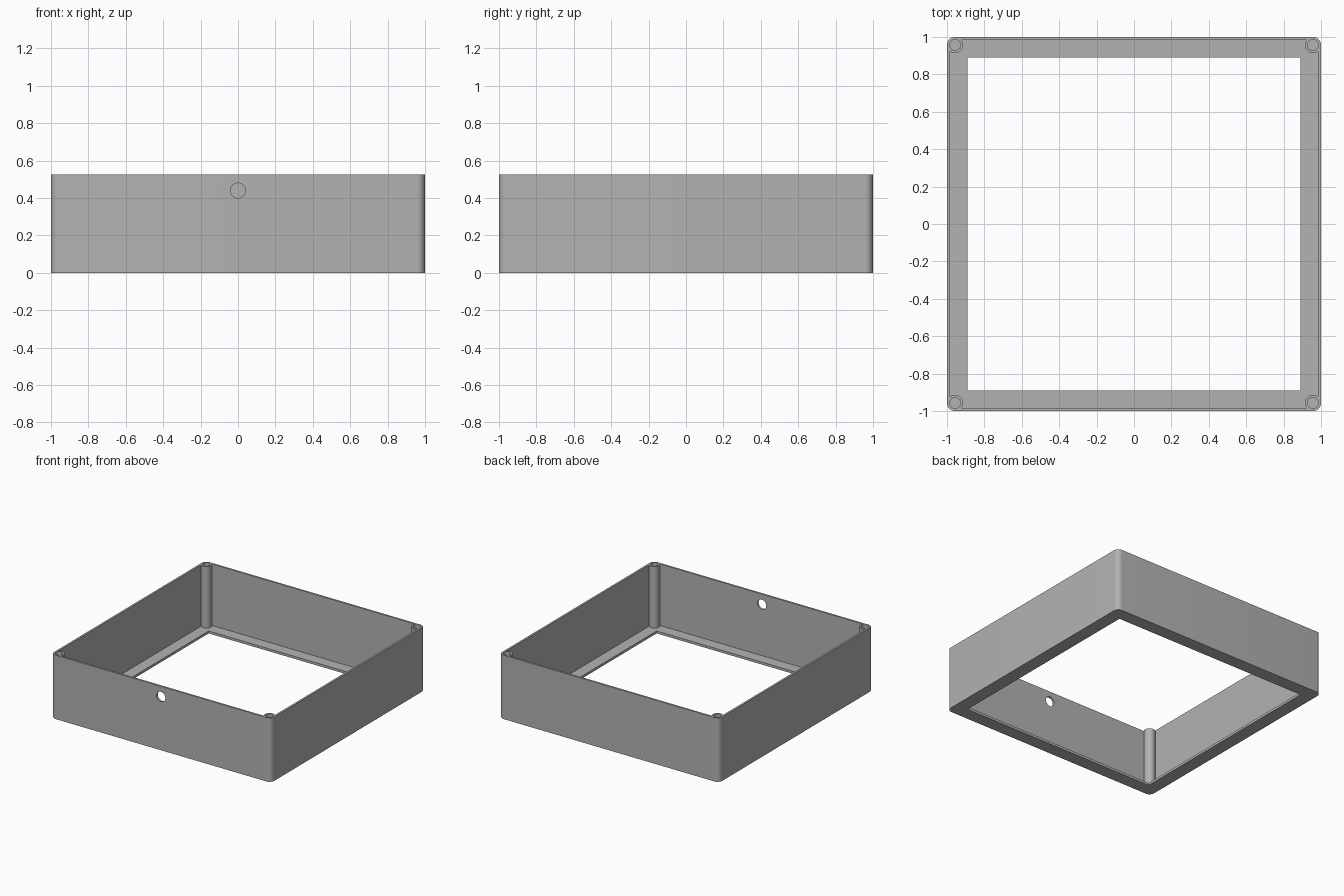
import bpy, bmesh, math
from mathutils import Matrix

if "Cube" in bpy.data.objects:
    bpy.data.objects.remove(bpy.data.objects["Cube"])

HEIGHT = 0.525      # overall height
WALL = 0.984        # inner face of the walls
FLOOR = 0.02        # thickness of the bottom lip
OPENING = 0.89      # half width of the bottom opening
POST = 0.957        # corner post centre
POST_R = 0.043      # corner post radius, also the outer corner radius
SCREW_R = 0.029     # screw hole radius


def arc(cx, cy, r, a0, a1, n):
    """Points along an arc, angles in degrees."""
    angles = [math.radians(a0 + (a1 - a0) * i / n) for i in range(n + 1)]
    return [(cx + r * math.cos(a), cy + r * math.sin(a)) for a in angles]


def four_corners(points):
    """Repeat the points of the +x +y corner around the square."""
    loop = []
    for c, s in ((1, 0), (0, 1), (-1, 0), (0, -1)):
        loop += [(c * x - s * y, s * x + c * y) for x, y in points]
    return loop


def prism(name, loop, z0, z1, matrix=Matrix()):
    bm = bmesh.new()
    face = bm.faces.new([bm.verts.new((x, y, z0)) for x, y in loop])
    ext = bmesh.ops.extrude_face_region(bm, geom=[face])
    top = [v for v in ext["geom"] if isinstance(v, bmesh.types.BMVert)]
    bmesh.ops.translate(bm, verts=top, vec=(0, 0, z1 - z0))
    bmesh.ops.transform(bm, matrix=matrix, verts=bm.verts)
    bmesh.ops.recalc_face_normals(bm, faces=bm.faces)
    mesh = bpy.data.meshes.new(name)
    bm.to_mesh(mesh)
    bm.free()
    obj = bpy.data.objects.new(name, mesh)
    bpy.context.collection.objects.link(obj)
    return obj


def cut(target, cutter):
    cutter.hide_render = True
    mod = target.modifiers.new(cutter.name, "BOOLEAN")
    mod.operation = "DIFFERENCE"
    mod.solver = "EXACT"
    mod.object = cutter
    bpy.context.view_layer.objects.active = target
    bpy.ops.object.modifier_apply(modifier=mod.name)
    bpy.data.objects.remove(cutter)


# Outer block with rounded vertical corners
frame = prism("box_frame", four_corners(arc(POST, POST, POST_R, 0, 90, 10)), 0, HEIGHT)
grey = bpy.data.materials.new("plain grey")
grey.diffuse_color = (0.45, 0.45, 0.45, 1)
grey.use_nodes = True
grey.node_tree.nodes["Principled BSDF"].inputs["Base Color"].default_value = grey.diffuse_color
frame.data.materials.append(grey)

# Cavity that leaves thin walls, corner posts and the bottom lip
tilt = math.degrees(math.asin((WALL - POST) / POST_R))
post_arc = arc(POST, POST, POST_R, 270 + (90 - math.degrees(math.acos((WALL - POST) / POST_R))),
               180 - tilt, 24)
cut(frame, prism("cavity_cutter", four_corners(post_arc), FLOOR, HEIGHT + 0.1))

# Square opening in the bottom
cut(frame, prism("opening_cutter", four_corners([(OPENING, OPENING)]), -0.1, HEIGHT + 0.1))

# Blind screw holes in the posts
for sx in (-1, 1):
    for sy in (-1, 1):
        hole = arc(sx * POST, sy * POST, SCREW_R, 0, 360, 32)[:-1]
        cut(frame, prism("screw_cutter", hole, FLOOR, HEIGHT + 0.1))

# Cable hole through the front wall
turn = Matrix.Translation((0, -1, 0.44)) @ Matrix.Rotation(math.pi / 2, 4, "X")
cut(frame, prism("cable_cutter", arc(0, 0, 0.04, 0, 360, 40)[:-1], -0.08, 0.08, turn))

# Smooth curved faces, keep edges sharp
bpy.ops.object.select_all(action="DESELECT")
frame.select_set(True)
bpy.context.view_layer.objects.active = frame
bpy.ops.object.shade_smooth_by_angle(angle=math.radians(30))
